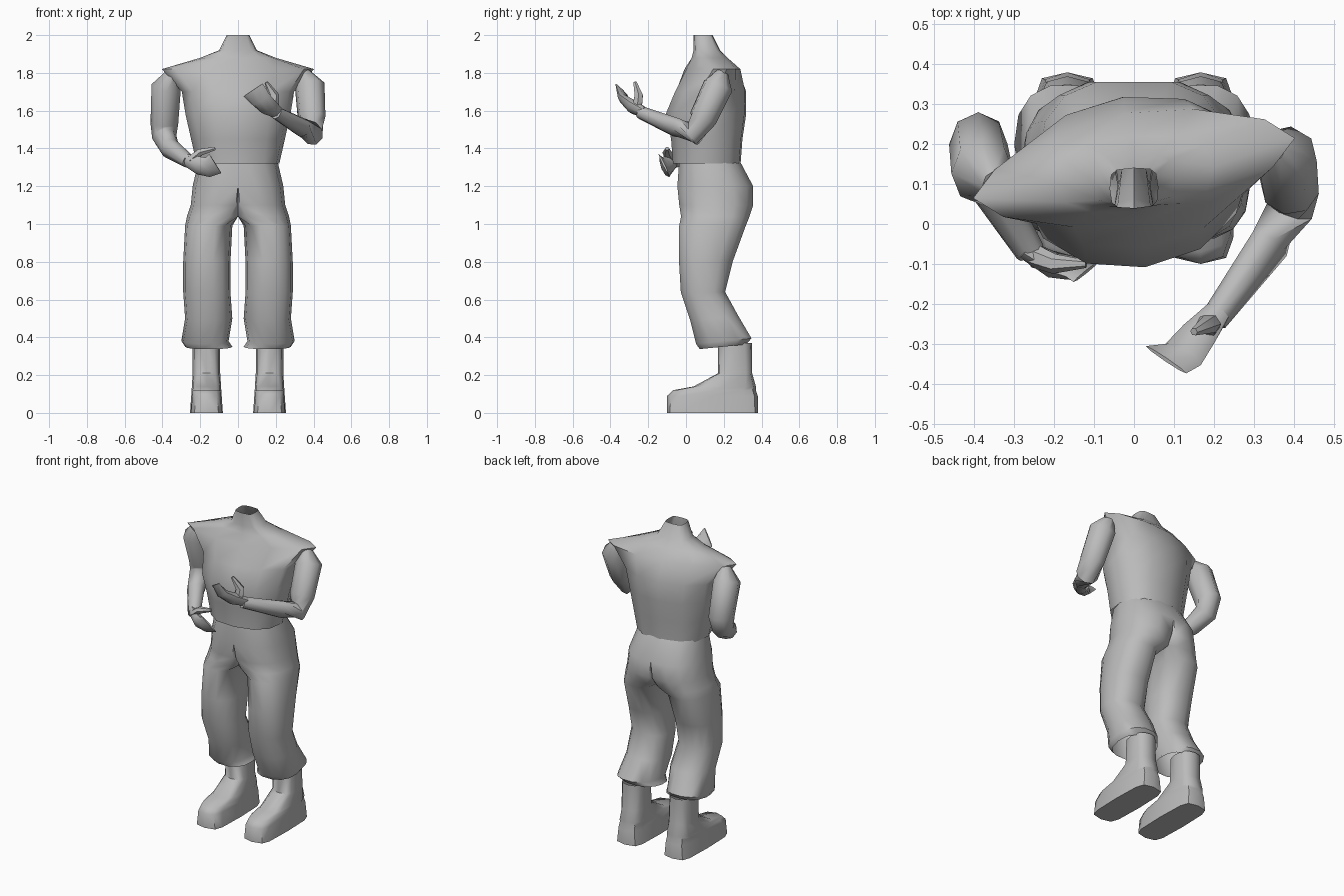
import bpy, bmesh
from math import cos, sin, pi, radians
from mathutils import Vector

cube = bpy.data.objects.get("Cube")
if cube:
    bpy.data.objects.remove(cube)

shade = (0.5, 0.5, 0.5, 1)
grey = bpy.data.materials.new("plain grey")
grey.use_nodes = True
grey.diffuse_color = shade
grey.node_tree.nodes["Principled BSDF"].inputs["Base Color"].default_value = shade


def power(value, exponent):
    """Signed power that treats rounding noise as zero."""
    if abs(value) < 1e-6:
        return 0.0
    return abs(value) ** exponent * (1 if value > 0 else -1)


def taper(ends, t):
    """Hold the first size for long, then run down to the last."""
    return ends[0] + (ends[1] - ends[0]) * t * t


def skin(name, rings, cap_start=False, cap_end=False, mirror=False):
    """Bridge a list of point rings into one smooth-shaded object."""
    bm = bmesh.new()
    loops = [[bm.verts.new(point) for point in ring] for ring in rings]
    count = len(loops[0])
    for lower, upper in zip(loops, loops[1:]):
        for i in range(count):
            j = (i + 1) % count
            bm.faces.new((lower[i], lower[j], upper[j], upper[i]))
    if cap_start:
        bm.faces.new(loops[0][::-1])
    if cap_end:
        bm.faces.new(loops[-1])
    bmesh.ops.remove_doubles(bm, verts=bm.verts, dist=0.0005)
    bmesh.ops.recalc_face_normals(bm, faces=bm.faces)
    mesh = bpy.data.meshes.new(name)
    bm.to_mesh(mesh)
    bm.free()
    mesh.materials.append(grey)
    obj = bpy.data.objects.new(name, mesh)
    bpy.context.collection.objects.link(obj)
    if mirror:
        obj.modifiers.new("Mirror", 'MIRROR')
    bpy.ops.object.select_all(action='DESELECT')
    obj.select_set(True)
    bpy.context.view_layer.objects.active = obj
    bpy.ops.object.shade_smooth_by_angle(angle=radians(50))


def level(z, left, right, front, back, exponent, twist=0.0, tilt=0.0, count=12):
    """Horizontal ring filling a box, boxy below exponent one and pointed above."""
    centre = Vector(((left + right) / 2, (front + back) / 2, z))
    ring = []
    for i in range(count):
        angle = 2 * pi * i / count
        across = (right - left) / 2 * power(cos(angle), exponent)
        along = (back - front) / 2 * power(sin(angle), exponent)
        ring.append(centre + Vector((across * cos(twist) - along * sin(twist),
                                     across * sin(twist) + along * cos(twist),
                                     along * tilt)))
    return ring


def limb(name, side, points, wide, flat, start=1.0, count=8):
    """Tapering tube through points, its width lying along the side vector."""
    points = [Vector(point) for point in points]
    last = len(points) - 1
    rings = []
    for i, point in enumerate(points):
        ahead = (points[min(i + 1, last)] - points[max(i - 1, 0)]).normalized()
        across = Vector(side)
        across = (across - ahead * across.dot(ahead)).normalized()
        depth = ahead.cross(across)
        size = 1 if i else start
        width, thickness = taper(wide, i / last) * size, taper(flat, i / last) * size
        angles = [2 * pi * k / count for k in range(count)]
        rings.append([point + across * width * cos(a) + depth * thickness * sin(a)
                      for a in angles])
    skin(name, rings, cap_start=True, cap_end=True)


# Shirt: the widest rings twist and sharpen most, giving pointed turned shoulders
shirt_rows = [  # height, half width, front, back
    (1.32, .22, -.07, .29),
    (1.45, .25, -.08, .3),
    (1.58, .28, -.11, .32),
    (1.7, .3, -.06, .32),
    (1.82, .41, 0, .28),
    (1.88, .2, .03, .22),
    (1.92, .1, .04, .18),
    (2, .06, .04, .14),
]
skin("shirt", [level(z, -half, half, front, back, exponent=.4 + 2 * half, twist=half * .45)
               for z, half, front, back in shirt_rows])

# Trousers: one leg whose inner side crosses the middle above the crotch
crotch = 1.02
trouser_rows = [  # height, outer side, front, back
    (1.33, .21, -.04, .29),
    (1.2, .24, -.05, .36),
    (1.1, .25, -.04, .36),
    (1.04, .27, -.03, .34),
    (.99, .28, -.04, .32),
    (.8, .29, -.04, .25),
    (.64, .29, -.03, .21),
    (.5, .28, .02, .28),
    (.38, .3, .05, .35),
    (.35, .28, .07, .32),
]
leg_rings = []
for z, outer, front, back in trouser_rows:
    inner = outer - .25
    if z > crotch:
        inner -= .1 + (z - crotch) * .3
    ring = level(z, inner, outer, front, back, exponent=.85, tilt=.1 if z < .6 else 0, count=14)
    if z > crotch:
        for point in ring:
            point.x = max(point.x, 0)
    leg_rings.append(ring)
skin("trousers", leg_rings, mirror=True)

# Shoes: flat sole and long toe, getting narrower and rounder up to the ankle
shoe_rows = [  # height, front, back
    (0, -.1, .38),
    (.09, -.1, .38),
    (.12, -.07, .37),
    (.14, .04, .37),
    (.21, .17, .35),
    (.37, .17, .35),
]
shoe_rings = []
for z, front, back in shoe_rows:
    half = .087 - min(z, .2) * .07
    shoe_rings.append(level(z, .167 - half, .167 + half, front, back, exponent=.45 + z))
skin("shoes", shoe_rings, cap_start=True, mirror=True)

# Left arm: bent forward with a raised, cupped hand
limb("left_arm", (.8, .6, 0), [
    (.35, .19, 1.8),
    (.38, .17, 1.73),
    (.39, .09, 1.56),
    (.39, .04, 1.48),
    (.34, -.05, 1.51),
    (.2, -.24, 1.59),
], wide=(.08, .035), flat=(.085, .035), start=.4)
limb("left_palm", (.6, -.5, .6), [
    (.21, -.22, 1.59),
    (.16, -.28, 1.62),
    (.12, -.33, 1.66),
    (.08, -.34, 1.71),
], wide=(.05, .07), flat=(.04, .005), start=.7)
limb("left_thumb", (1, 0, 0), [
    (.18, -.26, 1.61),
    (.19, -.25, 1.68),
    (.15, -.27, 1.75),
], wide=(.035, .01), flat=(.03, .01), count=6)

# Right arm: elbow drawn back with the hand before the belly
limb("right_arm", (-1, 0, 0), [
    (-.35, .1, 1.8),
    (-.38, .13, 1.73),
    (-.39, .2, 1.53),
    (-.39, .18, 1.46),
    (-.36, .09, 1.4),
    (-.26, -.07, 1.33),
], wide=(.08, .038), flat=(.09, .036), start=.4)
limb("right_palm", (.2, -.4, .8), [
    (-.28, -.06, 1.34),
    (-.21, -.1, 1.31),
    (-.16, -.11, 1.3),
    (-.12, -.12, 1.32),
], wide=(.05, .065), flat=(.035, .005), start=.7)
limb("right_thumb", (0, 1, 0), [
    (-.25, -.08, 1.34),
    (-.2, -.1, 1.38),
    (-.12, -.1, 1.4),
], wide=(.03, .01), flat=(.025, .01), count=6)
